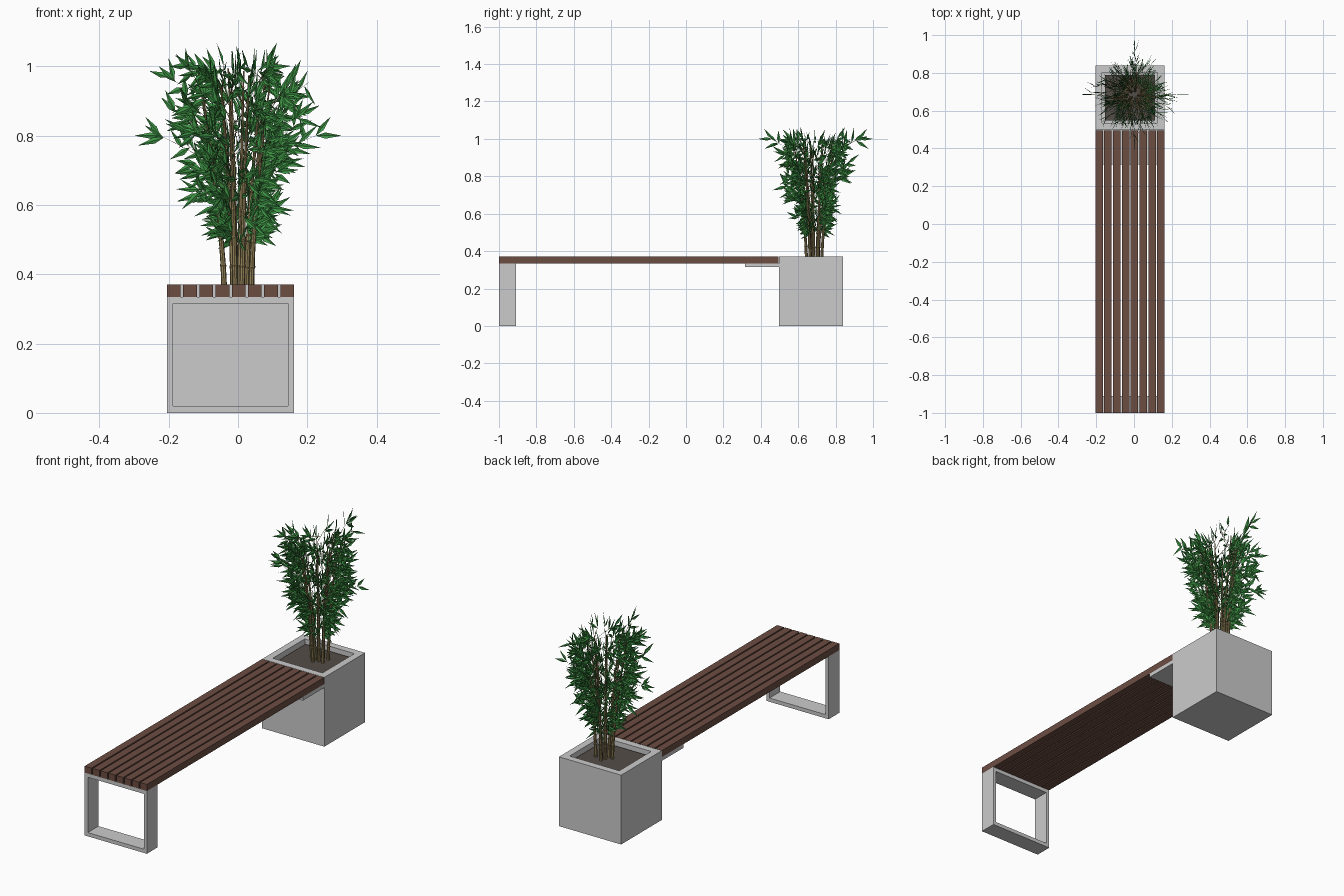
import bpy, bmesh, math, random
from mathutils import Vector

if "Cube" in bpy.data.objects:
    bpy.data.objects.remove(bpy.data.objects["Cube"])

random.seed(4)
X0, X1 = -0.205, 0.162          # bench and planter width
CX = (X0 + X1) / 2


def material(name, rgb):
    m = bpy.data.materials.new(name)
    m.diffuse_color = (*rgb, 1)
    m.use_nodes = True
    m.node_tree.nodes["Principled BSDF"].inputs["Base Color"].default_value = m.diffuse_color
    return m


def finish(name, bm, mat=None, recalc=True):
    if recalc:
        bmesh.ops.recalc_face_normals(bm, faces=bm.faces)
    me = bpy.data.meshes.new(name)
    bm.to_mesh(me)
    bm.free()
    ob = bpy.data.objects.new(name, me)
    bpy.context.collection.objects.link(ob)
    if mat:
        me.materials.append(mat)
    return ob


def add_box(bm, lo, hi):
    lo, hi = Vector(lo), Vector(hi)
    vs = bmesh.ops.create_cube(bm, size=1)["verts"]
    for v in vs:
        v.co = (lo + hi) / 2 + v.co * (hi - lo)
    return vs


def box(name, lo, hi, mat=None):
    bm = bmesh.new()
    add_box(bm, lo, hi)
    return finish(name, bm, mat)


def add_tube(bm, pts, radii, sides):
    """Upright-ish tube through pts, one horizontal ring per point."""
    rings = []
    for p, r in zip(pts, radii):
        rings.append([bm.verts.new(p + Vector((r * math.cos(a), r * math.sin(a), 0)))
                      for a in (2 * math.pi * i / sides for i in range(sides))])
    for a, b in zip(rings, rings[1:]):
        for i in range(sides):
            j = (i + 1) % sides
            bm.faces.new((a[i], a[j], b[j], b[i]))
    bm.faces.new(rings[-1])
    bm.faces.new(rings[0][::-1])


wood = material("wood", (0.15, 0.075, 0.055))
earth = material("earth", (0.09, 0.075, 0.065))
cane = material("cane", (0.30, 0.23, 0.10))
green = material("green", (0.05, 0.30, 0.06))

# Seat slats
GAP = 0.007
W = (X1 - X0 - 7 * GAP) / 8
bm = bmesh.new()
for i in range(8):
    x = X0 + i * (W + GAP)
    add_box(bm, (x, -1, 0.335), (x + W, 0.495, 0.37))
finish("seat_slats", bm, wood)

# Rectangular frame leg: outer and inner loop bridged, then extruded
bm = bmesh.new()
T = 0.018
loops = []
for d, zt in ((0, 0.335), (T, 0.315)):
    zb = 0.02 if d else 0
    loops.append([bm.verts.new(c) for c in ((X0 + d, -1, zb), (X1 - d, -1, zb),
                                            (X1 - d, -1, zt), (X0 + d, -1, zt))])
front = []
for i in range(4):
    j = (i + 1) % 4
    front.append(bm.faces.new((loops[0][i], loops[0][j], loops[1][j], loops[1][i])))
new = bmesh.ops.extrude_face_region(bm, geom=front, use_keep_orig=True)["geom"]
bmesh.ops.translate(bm, vec=(0, 0.09, 0), verts=[g for g in new if isinstance(g, bmesh.types.BMVert)])
finish("frame_leg", bm)

# Ledge under the seat, fixed to the planter
box("seat_ledge", (X0, 0.315, 0.315), (X1, 0.497, 0.335))

# Planter box with a sunken opening
bm = bmesh.new()
add_box(bm, (X0, 0.497, 0), (X1, 0.84, 0.37))
top = max(bm.faces, key=lambda f: f.calc_center_median().z)
bmesh.ops.inset_region(bm, faces=[top], thickness=0.052)
hole = bmesh.ops.extrude_discrete_faces(bm, faces=[top])["faces"][0]
bmesh.ops.translate(bm, vec=(0, 0, -0.035), verts=hole.verts)
finish("planter", bm)
box("soil", (X0 + 0.052, 0.549, 0.336), (X1 - 0.052, 0.788, 0.352), earth)

# Bamboo canes: curved outwards, with swollen nodes
CENTRE = Vector((0.002, 0.685, 0))
canes = []
bm = bmesh.new()
N = 10
for k in range(N):
    a = 2 * math.pi * k / N + random.uniform(-0.2, 0.2)
    r0 = 0.042 if k % 2 else 0.022
    lean = random.uniform(0.04, 0.085)
    h = random.uniform(0.58, 0.66)
    d = Vector((math.cos(a), math.sin(a), 0))

    def at(t, d=d, r0=r0, lean=lean, h=h):
        return CENTRE + d * (r0 + lean * t ** 1.5) + Vector((0, 0, 0.345 + h * t))

    pts, rad = [], []
    for i in range(9):
        for dt, f in ((-0.008, 1), (0, 1.25), (0.008, 1)):
            t = min(max(i / 8 + dt, 0), 1) if dt else i / 8
            if pts and abs(at(t).z - pts[-1].z) < 1e-5:
                continue
            pts.append(at(t))
            rad.append(0.0085 * (1 - 0.75 * t) * f)
    add_tube(bm, pts, rad, 8)
    canes.append((a, at, h))
finish("bamboo_canes", bm, cane)


# Crown outline: reach from the centre at each height
PROFILE = [(0.45, 0.05), (0.52, 0.13), (0.6, 0.17), (0.7, 0.21), (0.8, 0.25), (0.95, 0.28), (1.1, 0.28)]


def reach(z):
    for (z0, r0), (z1, r1) in zip(PROFILE, PROFILE[1:]):
        if z <= z1:
            return r0 + (r1 - r0) * (z - z0) / (z1 - z0)
    return 0.28


leaves, twigs = bmesh.new(), bmesh.new()


def add_leaf(p, az, el, length, width):
    """Narrow kite standing in a vertical plane, folded along its midrib."""
    out = Vector((math.cos(az), math.sin(az), 0))
    up = Vector((0, 0, 1))
    d = out * math.cos(el) + up * math.sin(el)
    s = up * math.cos(el) - out * math.sin(el)
    n = d.cross(s) * width * 0.18
    tip = p + d * length
    q = tip - CENTRE
    if abs(tip.x) > 0.3 or abs(q.y) > 0.315 or not 0.465 < tip.z < 1.085:
        return
    mid = p + d * length * 0.38
    b, t, l, r = [leaves.verts.new(c) for c in (p, tip, mid + s * width / 2 + n, mid - s * width / 2 + n)]
    leaves.faces.new((b, t, l))
    leaves.faces.new((b, r, t))


def add_spray(start, tip, az):
    add_tube(twigs, [start, (start + tip) / 2 + Vector((0, 0, 0.004)), tip], [0.0016, 0.0013, 0.0008], 3)
    for el in (-25, 8, 38, 68):
        p = start.lerp(tip, random.uniform(0.55, 1))
        add_leaf(p, az + random.gauss(0, 0.35), math.radians(el + random.gauss(0, 12)),
                 random.uniform(0.055, 0.085), random.uniform(0.014, 0.019))


# Leafy sprays all round the canes
for i in range(215):
    a, at, h = canes[i % N]
    z = 0.49 + 0.52 * ((i * 0.618) % 1) ** 0.9
    az = a + random.gauss(0, 0.75)
    r = max(0.02, (reach(z) - 0.06) * random.uniform(0.25, 1))
    tip = CENTRE + Vector((math.cos(az) * r, math.sin(az) * r, z))
    run = max(0, r - 0.05)
    t = min(max((z - run * 0.7 - 0.345) / h, 0.15), 1)
    add_spray(at(t), tip, az)

# Longest outer leaves that set the crown's width
for az, z, far in ((0, 0.8, 0.297), (math.pi, 0.8, 0.301), (math.pi / 2, 1.0, 0.3149), (-math.pi / 2, 1.0, 0.30)):
    a, at, h = min(canes, key=lambda c: -math.cos(c[0] - az))
    d = Vector((math.cos(az), math.sin(az), 0))
    tip = CENTRE + d * (far - 0.075) + Vector((0, 0, z))
    add_spray(at((z - 0.43) / h), tip, az)
    add_leaf(tip, az, 0, 0.075, 0.018)
    add_leaf(tip, az, 0.9, 0.07, 0.016)

finish("bamboo_twigs", twigs, cane)
finish("bamboo_leaves", leaves, green, recalc=False)
